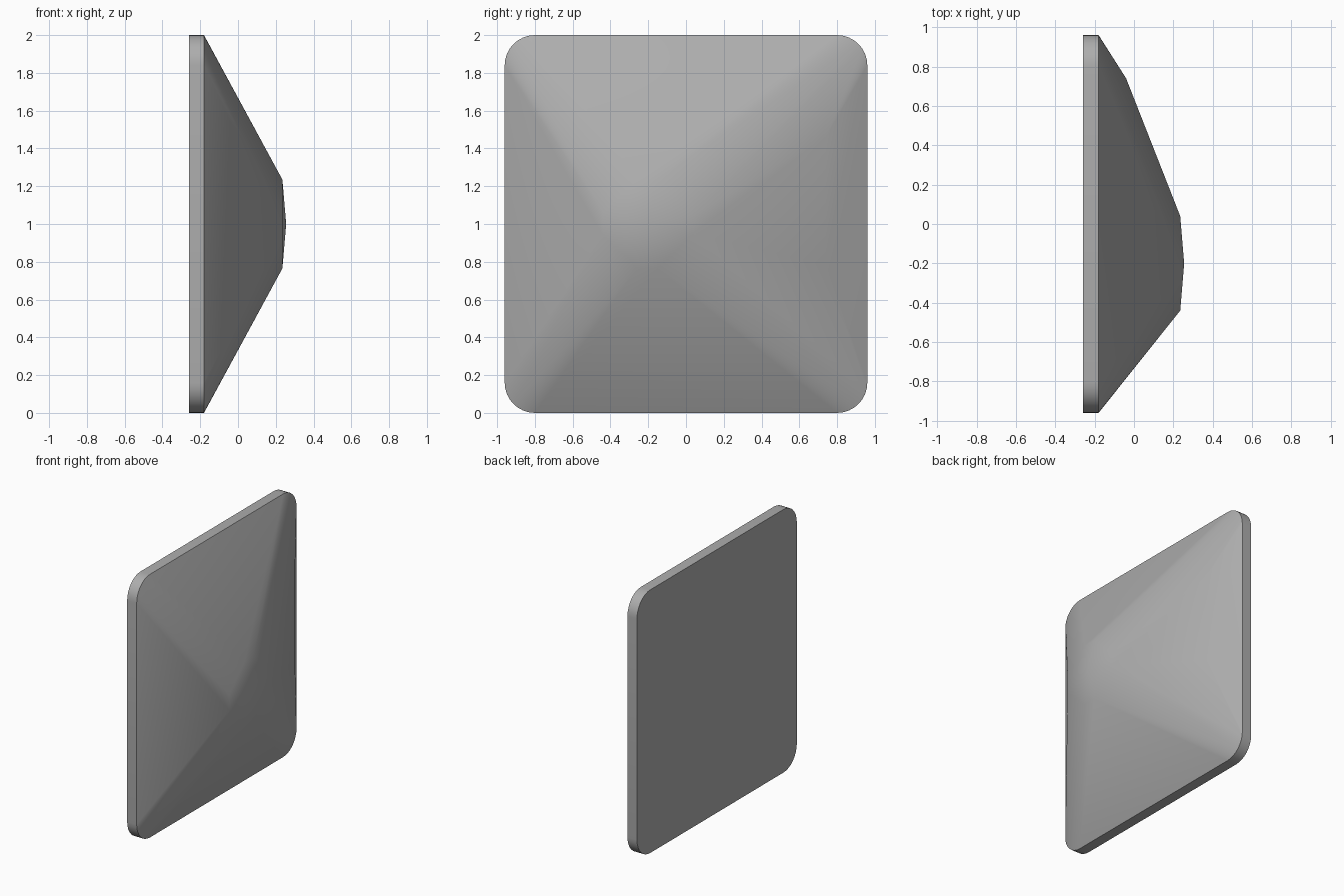
import bpy, bmesh, math

cube = bpy.data.objects.get("Cube")
if cube:
    bpy.data.objects.remove(cube, do_unlink=True)

BACK, RIM = -0.26, -0.18
HALF_Y, HALF_Z, RADIUS, STEPS = 0.96, 1.0, 0.16, 8


def rounded_outline():
    """Rounded rectangle in the yz plane, counter-clockwise."""
    points = []
    corners = [(1, 1), (-1, 1), (-1, -1), (1, -1)]
    for i, (sy, sz) in enumerate(corners):
        for k in range(STEPS + 1):
            a = math.pi / 2 * (i + k / STEPS)
            points.append((sy * (HALF_Y - RADIUS) + RADIUS * math.cos(a),
                           HALF_Z + sz * (HALF_Z - RADIUS) + RADIUS * math.sin(a)))
    return points


grey = bpy.data.materials.new("plain grey")
grey.use_nodes = True
colour = (0.42, 0.42, 0.42, 1)
grey.diffuse_color = colour
grey.node_tree.nodes["Principled BSDF"].inputs["Base Color"].default_value = colour

bm = bmesh.new()
# Plate outline on the back and at the rim
for x in (BACK, RIM):
    for y, z in rounded_outline():
        bm.verts.new((x, y, z))
# Facets around the off-centre peak, mirrored above and below
for s in (-1, 1):
    for y, dz in ((-0.44, 0.06), (-0.26, 0.235), (-0.15, 0.235), (0.04, 0.05)):
        bm.verts.new((0.235, y, 1 + s * dz))
bm.verts.new((0.255, -0.2, 1))
# Break line on the long slope
for z in (1.46, 0.78):
    bm.verts.new((-0.04, 0.74, z))

# Wrap everything in one faceted skin and merge the flat areas
bmesh.ops.convex_hull(bm, input=bm.verts[:])
bmesh.ops.dissolve_limit(bm, angle_limit=0.005, verts=bm.verts[:], edges=bm.edges[:])
bmesh.ops.recalc_face_normals(bm, faces=bm.faces[:])

mesh = bpy.data.meshes.new("peaked_panel")
bm.to_mesh(mesh)
bm.free()
mesh.materials.append(grey)
panel = bpy.data.objects.new("peaked_panel", mesh)
bpy.context.collection.objects.link(panel)

bpy.ops.object.select_all(action='DESELECT')
panel.select_set(True)
bpy.context.view_layer.objects.active = panel
bpy.ops.object.shade_smooth_by_angle(angle=math.radians(20))
